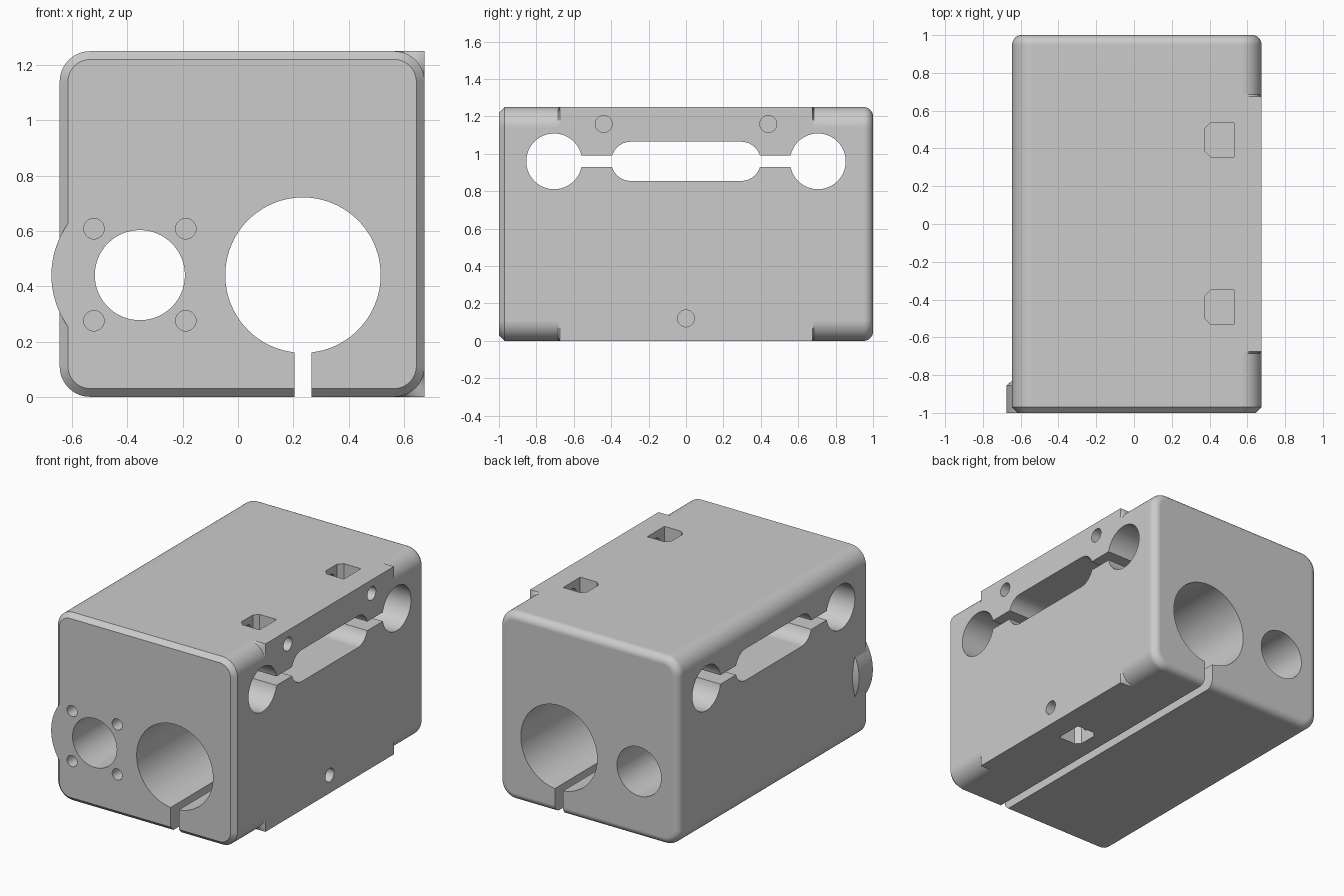
import bpy, bmesh
from math import sin, cos, pi, radians

cube = bpy.data.objects.get("Cube")
if cube:
    bpy.data.objects.remove(cube, do_unlink=True)

grey = bpy.data.materials.new("light grey")
grey.use_nodes = True
grey.diffuse_color = (0.6, 0.6, 0.6, 1)
grey.node_tree.nodes["Principled BSDF"].inputs["Base Color"].default_value = (0.6, 0.6, 0.6, 1)

X0, X1, Z1 = -0.645, 0.675, 1.25      # block section
BIG, SMALL, BORE_Z = 0.235, -0.355, 0.44


def loft(name, rings):
    """Closed solid through rings of equal point count."""
    bm = bmesh.new()
    loops = [[bm.verts.new(p) for p in ring] for ring in rings]
    n = len(loops[0])
    for a, b in zip(loops, loops[1:]):
        for i in range(n):
            j = (i + 1) % n
            bm.faces.new((a[i], a[j], b[j], b[i]))
    bm.faces.new(loops[0])
    bm.faces.new(loops[-1])
    bmesh.ops.remove_doubles(bm, verts=bm.verts, dist=0.0001)
    bmesh.ops.recalc_face_normals(bm, faces=bm.faces)
    mesh = bpy.data.meshes.new(name)
    bm.to_mesh(mesh)
    bm.free()
    mesh.materials.append(grey)
    obj = bpy.data.objects.new(name, mesh)
    bpy.context.collection.objects.link(obj)
    return obj


def place(points, axis, h):
    if axis == "X":
        return [(h, a, b) for a, b in points]
    if axis == "Y":
        return [(a, h, b) for a, b in points]
    return [(a, b, h) for a, b in points]


def circle(a, b, r, n=64):
    return [(a + r * cos(2 * pi * i / n), b + r * sin(2 * pi * i / n)) for i in range(n)]


def rect(a0, a1, b0, b1):
    return [(a0, b0), (a1, b0), (a1, b1), (a0, b1)]


def capsule(half, b, r, n=16):
    ends = ((half - r, -pi / 2), (r - half, pi / 2))
    return [(a + r * cos(s + pi * i / n), b + r * sin(s + pi * i / n))
            for a, s in ends for i in range(n + 1)]


def section(y, inset=0.0, square=False, n=12):
    """Rounded block outline; square fills out the two mounting-side corners."""
    r = 0.11 - inset
    ring = []
    for sx, sz, start in ((1, 1, 0), (-1, 1, 1), (-1, -1, 2), (1, -1, 3)):
        cx = X1 - 0.11 if sx > 0 else X0 + 0.11
        cz = Z1 - 0.11 if sz > 0 else 0.11
        for i in range(n + 1):
            t = (start + i / n) * pi / 2
            u, v = cos(t), sin(t)
            if square and sx > 0:
                m = max(abs(u), abs(v))
                u, v = u / m, v / m
            ring.append((cx + r * u, y, cz + r * v))
    return ring


def combine(target, tool, operation):
    tool.hide_render = True
    mod = target.modifiers.new("cut", "BOOLEAN")
    mod.operation, mod.solver, mod.object = operation, "EXACT", tool
    bpy.context.view_layer.objects.active = target
    bpy.ops.object.modifier_apply(modifier=mod.name)
    bpy.data.objects.remove(tool, do_unlink=True)


# Main block: chamfered front, relieved corners at both ends, rounded back
rings = [section(-1, 0.03), section(-0.97), section(-0.685),
         section(-0.675, square=True), section(0.675, square=True), section(0.685)]
for i in range(9):
    t = i / 8 * pi / 2
    rings.append(section(0.95 + 0.05 * sin(t), 0.05 * (1 - cos(t))))
block = loft("carriage_block", rings)

# Round motor boss bulging from the side at the front
boss = loft("motor_boss", [place(circle(SMALL, BORE_Z, r, 96), "Y", y)
                           for r, y in ((0.32, -1), (0.32, -0.855), (0.285, -0.825))])
combine(block, boss, "UNION")

# Openings as (name, axis, outline, start, end)
cuts = [
    ("large_bore", "Y", circle(BIG, BORE_Z, 0.281, 96), -1.2, 1.2),
    ("small_bore", "Y", circle(SMALL, BORE_Z, 0.163), -1.2, 1.2),
    ("clamp_slit", "Y", rect(BIG - 0.03, BIG + 0.03, -0.2, 0.25), -1.3, 1.3),
    ("belt_slot", "X", capsule(0.4, 0.96, 0.105), -1, 1),
    ("flex_slit", "X", rect(-0.65, 0.65, 0.93, 0.99), -1.1, 1.1),
    ("lower_screw", "X", circle(0, 0.12, 0.045, 32), 0.3, 1),
]
for s in (-1, 1):
    cuts.append(("rod_hole", "X", circle(s * 0.705, 0.96, 0.149), -1, 1))
    cuts.append(("upper_screw", "X", circle(s * 0.44, 1.16, 0.045, 32), 0.25, 1))
    for z in (BORE_Z - 0.165, BORE_Z + 0.168):
        cuts.append(("motor_screw", "Y", circle(SMALL + s * 0.166, z, 0.037, 32), -1.2, -0.7))
for y, low, high in ((-0.44, 1.075, 1.5), (0.445, 1.075, 1.5), (0, -0.2, 0.2)):
    a, b, c, h = 0.375, 0.53, 0.03, 0.09
    pocket = [(a + c, y - h), (b, y - h), (b, y + h), (a + c, y + h), (a, y + h - c), (a, y - h + c)]
    cuts.append(("nut_pocket", "Z", pocket, low, high))

for name, axis, outline, start, end in cuts:
    tool = loft(name, [place(outline, axis, start), place(outline, axis, end)])
    combine(block, tool, "DIFFERENCE")

# Smooth curves, crisp edges
bpy.ops.object.select_all(action="DESELECT")
block.select_set(True)
bpy.context.view_layer.objects.active = block
bpy.ops.object.shade_smooth_by_angle(angle=radians(30))
weighted = block.modifiers.new("even_normals", "WEIGHTED_NORMAL")
weighted.keep_sharp = True
